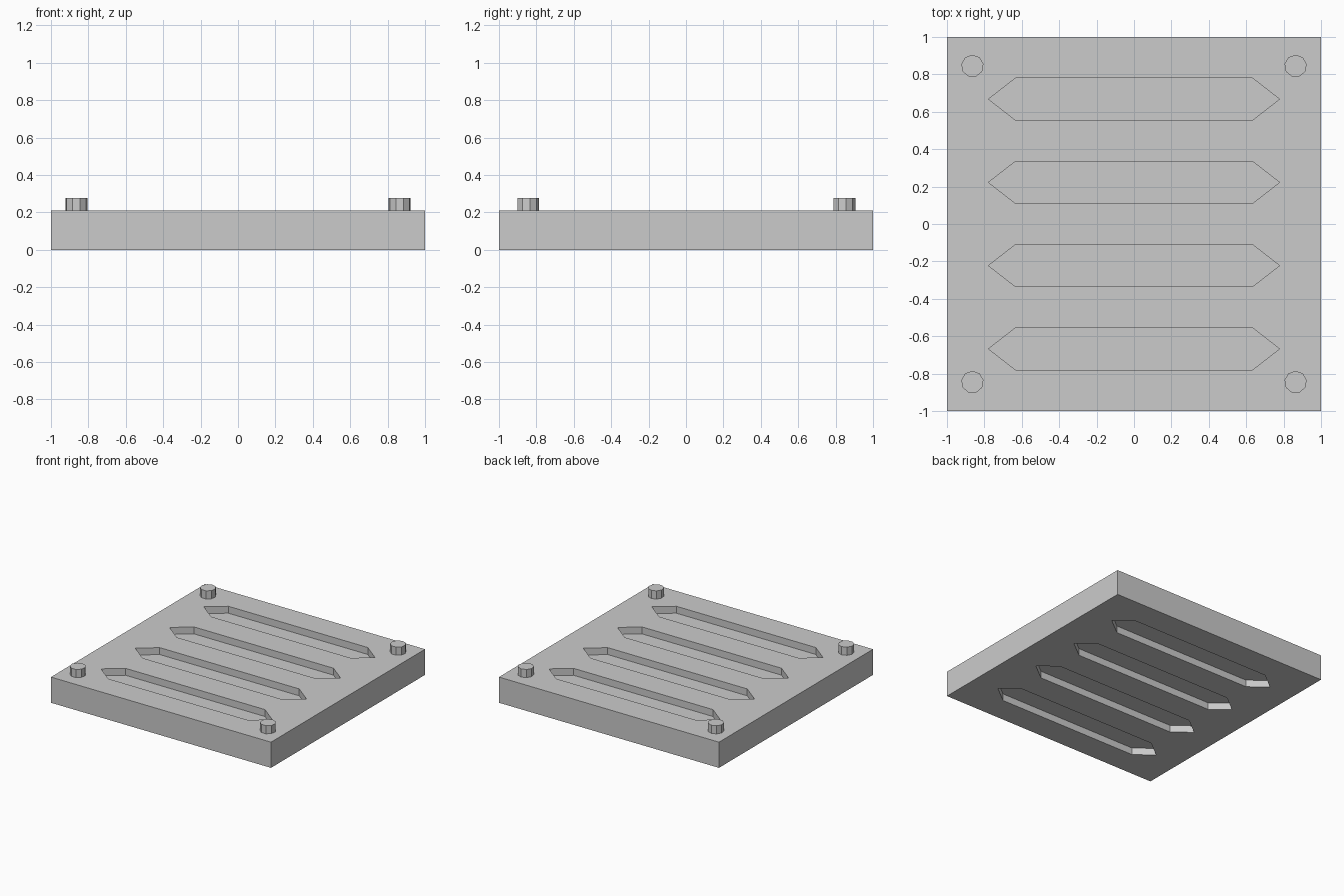
import bpy
import bmesh
from math import cos, sin, pi

if "Cube" in bpy.data.objects:
    bpy.data.objects.remove(bpy.data.objects["Cube"], do_unlink=True)

THICKNESS = 0.211
PEG_TOP = 0.278
GROOVE_DEPTH = 0.057

grey = bpy.data.materials.new("plain_grey")
grey.use_nodes = True
colour = (0.6, 0.6, 0.6, 1)
grey.diffuse_color = colour
grey.node_tree.nodes["Principled BSDF"].inputs["Base Color"].default_value = colour


def add_prism(bm, outline, z0, z1):
    """Extrude a counter-clockwise outline between two heights."""
    base = bm.faces.new([bm.verts.new((x, y, z0)) for x, y in outline])
    top = bmesh.ops.extrude_face_region(bm, geom=[base], use_keep_orig=True)["geom"]
    for v in top:
        if isinstance(v, bmesh.types.BMVert):
            v.co.z = z1


def finish(bm, name):
    """Turn the mesh data into an object with outward normals."""
    bmesh.ops.recalc_face_normals(bm, faces=bm.faces)
    mesh = bpy.data.meshes.new(name)
    bm.to_mesh(mesh)
    bm.free()
    mesh.materials.append(grey)
    obj = bpy.data.objects.new(name, mesh)
    bpy.context.collection.objects.link(obj)
    return obj


# Square plate
bm = bmesh.new()
add_prism(bm, [(-1, -1), (1, -1), (1, 1), (-1, 1)], 0, THICKNESS)
plate = finish(bm, "plate")

# Pointed grooves sunk into both the top and the underside
bm = bmesh.new()
tip, shoulder, half = 0.778, 0.634, 0.112
for i in range(4):
    y = (i - 1.5) * 0.445
    outline = [(-tip, y), (-shoulder, y - half), (shoulder, y - half),
               (tip, y), (shoulder, y + half), (-shoulder, y + half)]
    add_prism(bm, outline, -0.1, GROOVE_DEPTH)
    add_prism(bm, outline, THICKNESS - GROOVE_DEPTH, THICKNESS + 0.1)
cutter = finish(bm, "groove_cutter")
cutter.hide_render = True

cut = plate.modifiers.new("grooves", "BOOLEAN")
cut.operation = "DIFFERENCE"
cut.solver = "EXACT"
cut.object = cutter
bpy.context.view_layer.objects.active = plate
bpy.ops.object.modifier_apply(modifier=cut.name)
bpy.data.objects.remove(cutter, do_unlink=True)

# Corner pegs
SIDES, RADIUS = 9, 0.06
for side, sx in (("right", -1), ("left", 1)):
    for end, sy in (("front", -1), ("back", 1)):
        bm = bmesh.new()
        ring = [pi / 2 + 2 * pi * k / SIDES for k in range(SIDES)]
        add_prism(bm, [(sx * 0.864 + RADIUS * cos(a), sy * 0.845 + RADIUS * sin(a))
                       for a in ring], THICKNESS, PEG_TOP)
        finish(bm, f"{end}_{side}_peg")
